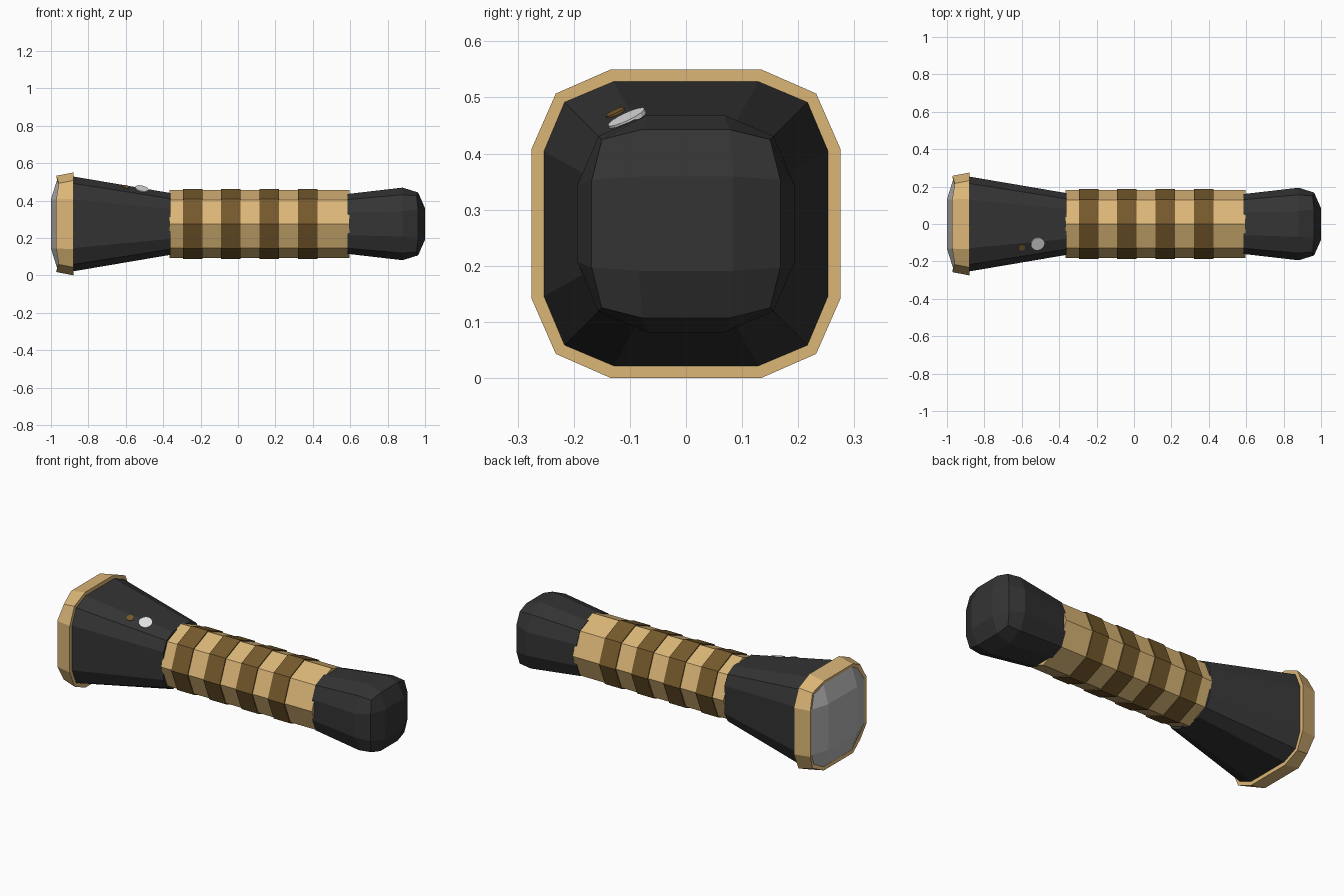
import bpy, bmesh, math
from mathutils import Vector
from mathutils.bvhtree import BVHTree

if "Cube" in bpy.data.objects:
    bpy.data.objects.remove(bpy.data.objects["Cube"])

CZ = 0.275  # height of the torch axis


def material(name, rgb):
    m = bpy.data.materials.new(name)
    m.diffuse_color = (*rgb, 1)
    m.use_nodes = True
    m.node_tree.nodes["Principled BSDF"].inputs["Base Color"].default_value = m.diffuse_color
    return m


BLACK = material("black rubber", (0.034, 0.034, 0.034))
TAN = material("tan metal", (0.71, 0.47, 0.185))
BROWN = material("dark brown", (0.18, 0.1, 0.026))
GLASS = material("lens grey", (0.46, 0.46, 0.46))
WHITE = material("button white", (0.75, 0.75, 0.75))


def rounded_square(x, half, corner, flat, corner_shift=0.0):
    """Twelve-point rounded square around the axis at x."""
    pts = []
    for i in range(4):
        c, s = round(math.cos(i * math.pi / 2)), round(math.sin(i * math.pi / 2))
        for a, b, dx in ((half, -flat, 0), (half, flat, 0), (corner, corner, corner_shift)):
            pts.append((x + dx, a * c - b * s, CZ + a * s + b * c))
    return pts


def octagon(x, r):
    return [(x, r * math.cos(i * math.pi / 4), CZ + r * math.sin(i * math.pi / 4))
            for i in range(8)]


def loft(name, rings, mat, cap_start=True, cap_end=True, dome=None, closed=False):
    """Skin a list of rings; dome = (x, half) closes the last ring with a 3x3 patch."""
    bm = bmesh.new()
    loops = [[bm.verts.new(p) for p in ring] for ring in rings]
    n = len(loops[0])
    pairs = list(zip(loops, loops[1:]))
    if closed:
        pairs.append((loops[-1], loops[0]))
    for a, b in pairs:
        for i in range(n):
            j = (i + 1) % n
            bm.faces.new((a[i], a[j], b[j], b[i]))
    if cap_start:
        bm.faces.new(loops[0])
    last = loops[-1]
    if dome:
        x, h = dome
        mid = [bm.verts.new((x, y * h, CZ + z * h))
               for y, z in ((1, 1), (-1, 1), (-1, -1), (1, -1))]
        bm.faces.new(mid)
        for i in range(4):
            k = i * 3
            bm.faces.new((last[k], last[k + 1], mid[i], mid[i - 1]))
            bm.faces.new((last[k + 1], last[k + 2], last[(k + 3) % 12], mid[i]))
    elif cap_end:
        bm.faces.new(last)
    bmesh.ops.recalc_face_normals(bm, faces=bm.faces)
    me = bpy.data.meshes.new(name)
    bm.to_mesh(me)
    tree = BVHTree.FromBMesh(bm)
    bm.free()
    me.materials.append(mat)
    bpy.context.collection.objects.link(bpy.data.objects.new(name, me))
    return tree


# Flared head
head = loft("head", [rounded_square(-0.36, 0.165, 0.135, 0.08),
                     rounded_square(-0.89, 0.255, 0.218, 0.13)], BLACK)

# Collar ring around the lens
loft("collar", [rounded_square(-0.88, 0.25, 0.213, 0.128),
                rounded_square(-0.88, 0.275, 0.232, 0.134),
                rounded_square(-0.972, 0.257, 0.217, 0.132, 0.014),
                rounded_square(-0.968, 0.238, 0.2, 0.13, 0.014)],
     TAN, cap_start=False, cap_end=False, closed=True)

# Domed lens
loft("lens", [rounded_square(-0.9, 0.24, 0.202, 0.13),
              rounded_square(-0.966, 0.24, 0.202, 0.13, 0.014)],
     GLASS, dome=(-1.0, 0.132))

# Octagonal grip with raised bands
loft("grip", [octagon(-0.365, 0.181), octagon(0.597, 0.181)], TAN)
for i in range(4):
    x = -0.295 + i * 0.205
    loft(f"grip_band_{i + 1}", [octagon(x, 0.187), octagon(x + 0.104, 0.187)], BROWN)

# Tail end with domed butt
loft("tail", [rounded_square(0.585, 0.16, 0.13, 0.06),
              rounded_square(0.88, 0.194, 0.156, 0.068),
              rounded_square(0.963, 0.168, 0.15, 0.078, -0.008)],
     BLACK, dome=(1.0, 0.084))

# Switch and indicator discs lying on the head
for name, x, y, r, mat in (("switch", -0.515, -0.105, 0.036, WHITE),
                           ("indicator", -0.6, -0.125, 0.018, BROWN)):
    hit, normal, _, _ = head.ray_cast(Vector((x, y, 1)), Vector((0, 0, -1)))
    bpy.ops.mesh.primitive_cylinder_add(vertices=16, radius=r, depth=0.008, location=hit)
    disc = bpy.context.object
    disc.name = name
    disc.rotation_mode = 'QUATERNION'
    disc.rotation_quaternion = normal.to_track_quat('Z', 'Y')
    disc.data.materials.append(mat)
